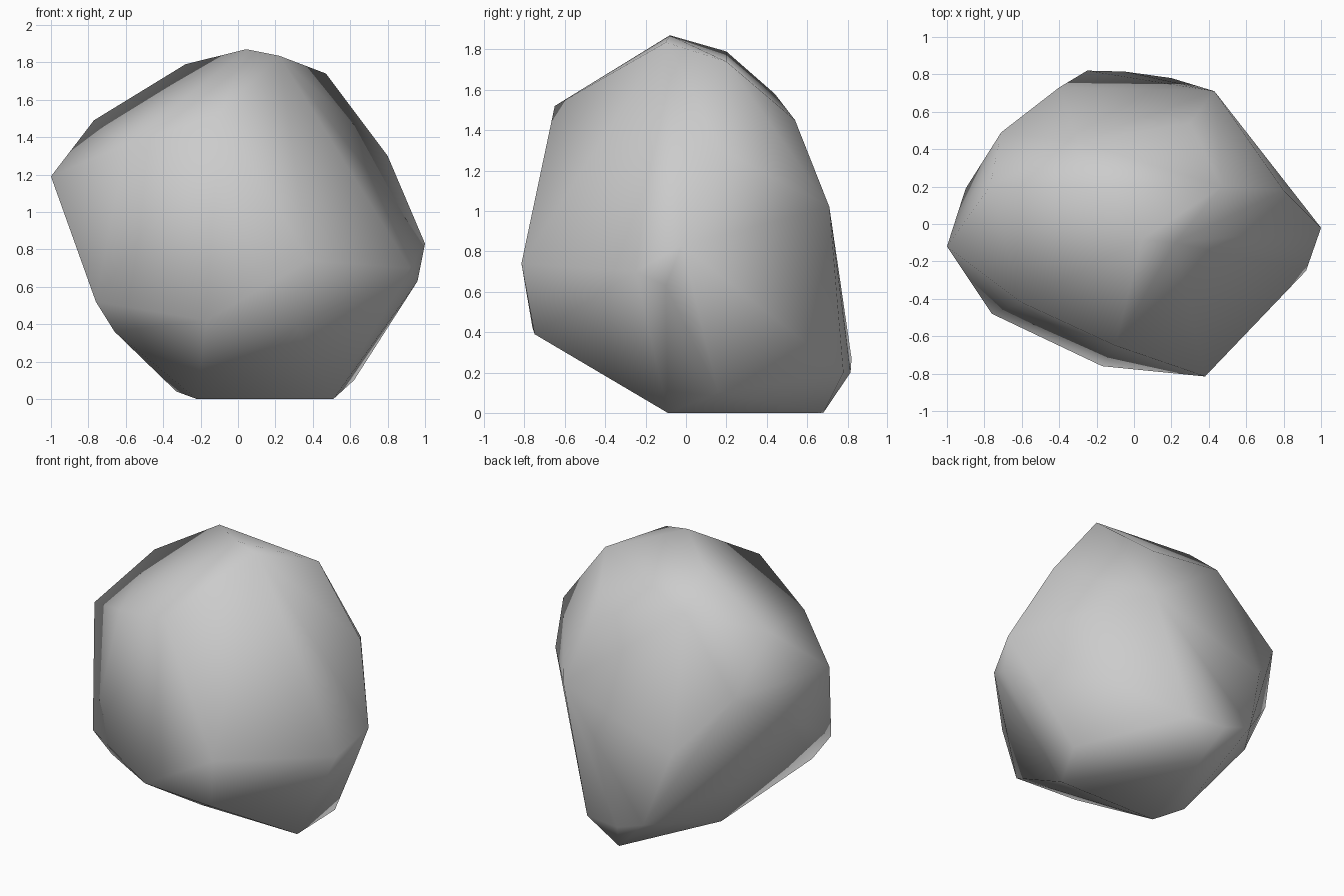
import bpy
import bmesh

cube = bpy.data.objects.get("Cube")
if cube:
    bpy.data.objects.remove(cube, do_unlink=True)

# Corner points of the boulder, grouped by region
crown = [(.045, -.08, 1.87), (-.28, .2, 1.79), (.47, .2, 1.74), (.22, -.1, 1.835)]
shoulders = [(.8, .18, 1.3), (-.1, -.65, 1.52), (-.6, -.42, 1.36),
             (-.77, .2, 1.49), (.3, .54, 1.45), (-.3, .44, 1.58)]
waist = [(1, -.02, .83), (.96, -.1, .63), (.92, -.25, .7), (.38, -.815, .74),
         (-1, -.12, 1.19), (-.9, .19, .93), (-.71, .49, 1.13),
         (.43, .71, 1.02), (-.4, .73, .75)]
skirt = [(-.17, -.76, .42), (.32, -.75, .39), (-.66, -.42, .36),
         (-.76, -.48, .52), (-.6, .35, .45), (-.25, .82, .27),
         (-.05, .815, .2), (.2, .78, .2), (.62, .16, .1)]
foot = [(.51, -.09, 0), (-.22, -.08, 0), (.03, .68, 0), (-.33, .09, .04)]

# Wrap the points in a convex skin
bm = bmesh.new()
for point in crown + shoulders + waist + skirt + foot:
    bm.verts.new(point)
hull = bmesh.ops.convex_hull(bm, input=bm.verts)
loose = [v for v in bm.verts if not v.link_faces]
bmesh.ops.delete(bm, geom=loose, context='VERTS')
bmesh.ops.recalc_face_normals(bm, faces=bm.faces)
for face in bm.faces:
    face.smooth = True

mesh = bpy.data.meshes.new("boulder")
bm.to_mesh(mesh)
bm.free()
boulder = bpy.data.objects.new("boulder", mesh)
bpy.context.collection.objects.link(boulder)

# Plain grey stone
stone = bpy.data.materials.new("stone_grey")
stone.use_nodes = True
colour = (.6, .6, .6, 1)
stone.diffuse_color = colour
stone.node_tree.nodes["Principled BSDF"].inputs["Base Color"].default_value = colour
mesh.materials.append(stone)
